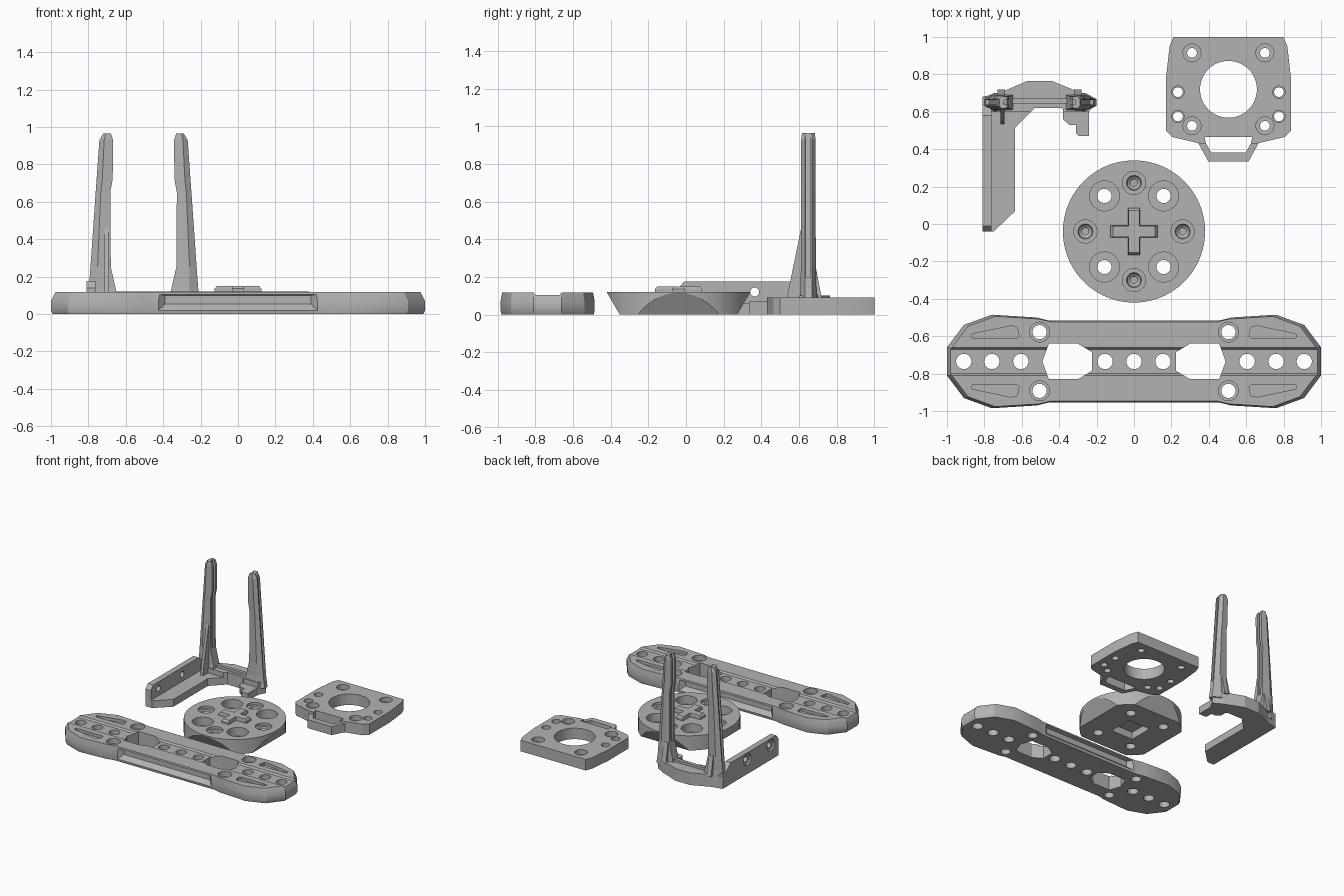
import bpy, bmesh
from math import cos, sin, tau

if "Cube" in bpy.data.objects:
    bpy.data.objects.remove(bpy.data.objects["Cube"])

grey = bpy.data.materials.new("plain_grey")
grey.use_nodes = True
grey.diffuse_color = (0.45, 0.45, 0.45, 1)
grey.node_tree.nodes["Principled BSDF"].inputs["Base Color"].default_value = (0.45, 0.45, 0.45, 1)


def loft(name, rings):
    """Solid through matching rings of points, capped at both ends."""
    bm = bmesh.new()
    loops = [[bm.verts.new(p) for p in ring] for ring in rings]
    n = len(loops[0])
    for a, b in zip(loops, loops[1:]):
        for i in range(n):
            j = (i + 1) % n
            bm.faces.new((a[i], a[j], b[j], b[i]))
    bm.faces.new(loops[0][::-1])
    bm.faces.new(loops[-1])
    bmesh.ops.recalc_face_normals(bm, faces=bm.faces)
    mesh = bpy.data.meshes.new(name)
    bm.to_mesh(mesh)
    bm.free()
    mesh.materials.append(grey)
    obj = bpy.data.objects.new(name, mesh)
    bpy.context.collection.objects.link(obj)
    return obj


def level(pts, z):
    return [(x, y, z) for x, y in pts]


def prism(name, pts, z0, z1):
    return loft(name, [level(pts, z0), level(pts, z1)])


def rect(x0, x1, y0, y1):
    return [(x0, y0), (x1, y0), (x1, y1), (x0, y1)]


def box(name, x0, x1, y0, y1, z0, z1):
    return prism(name, rect(x0, x1, y0, y1), z0, z1)


def bore(x, y, steps, sides=32):
    """Stepped round cutter: steps are (radius, z)."""
    angles = [tau * i / sides for i in range(sides)]
    return loft("cutter", [[(x + r * cos(a), y + r * sin(a), z) for a in angles] for r, z in steps])


def side_bore(y, z, steps):
    angles = [tau * i / 24 for i in range(24)]
    return loft("cutter", [[(x, y + r * cos(a), z + r * sin(a)) for a in angles] for r, x in steps])


def apply_bool(obj, tool, operation="DIFFERENCE"):
    mod = obj.modifiers.new("bool", "BOOLEAN")
    mod.operation, mod.solver, mod.object = operation, "EXACT", tool
    bpy.context.view_layer.objects.active = obj
    bpy.ops.object.modifier_apply(modifier=mod.name)
    bpy.data.objects.remove(tool)


def cut(obj, *tools):
    for tool in tools:
        apply_bool(obj, tool)


def smooth(obj):
    bpy.ops.object.select_all(action="DESELECT")
    obj.select_set(True)
    bpy.context.view_layer.objects.active = obj
    bpy.ops.object.shade_smooth_by_angle(angle=0.5)


def mirror_pts(pts, sx, sy, cy=0):
    return [(x * sx, cy + y * sy) for x, y in pts]


# Long mounting bar
BAR_Y = -0.735
quarter = [(0.46, 0.22), (0.52, 0.235), (0.76, 0.25), (0.91, 0.195), (1, 0.075)]
half = quarter + [(x, -y) for x, y in quarter[::-1]]
outline = half + [(-x, -y) for x, y in half]
bar = loft("mounting_bar", [level(mirror_pts(outline, s, t, BAR_Y), z)
                            for s, t, z in [(0.99, 0.98, 0), (1, 1, 0.02), (1, 1, 0.07),
                                            (0.975, 0.965, 0.118)]])
# Shallow channel along the bar
channel = [(-0.085, 0.13), (-0.065, 0.105), (0.065, 0.105), (0.085, 0.13)]
cut(bar, loft("cutter", [[(x, BAR_Y + y, z) for y, z in channel] for x in (-1.1, 1.1)]))
for x in (0, 0.155, 0.605, 0.76, 0.91):
    for s in ((1, -1) if x else (1,)):
        cut(bar, bore(x * s, BAR_Y, [(0.041, -0.1), (0.041, 0.2)]))
slot = [(0.49, 0), (0.455, 0.095), (0.3, 0.095), (0.225, 0.05),
        (0.225, -0.05), (0.3, -0.095), (0.455, -0.095)]
pocket = [(0.865, 0.125), (0.625, 0.125), (0.615, 0.135), (0.625, 0.185), (0.66, 0.19), (0.865, 0.147)]
for s in (1, -1):
    cut(bar, prism("cutter", mirror_pts(slot, s, 1, BAR_Y), -0.1, 0.2))
    for t in (1, -1):
        cut(bar, prism("cutter", mirror_pts(pocket, s, t, BAR_Y), 0.095, 0.2),
            bore(s * 0.505, BAR_Y + t * 0.157, [(0.038, -0.1), (0.038, 0.075), (0.053, 0.075), (0.053, 0.2)]))
    # Sunken window on each long side
    rings = [[(x * w, BAR_Y + s * y, z) for x, z in rect(-1, 1, z0, z1)]
             for w, y, z0, z1 in [(0.44, 0.235, 0.006, 0.109), (0.39, 0.185, 0.052, 0.098)]]
    cut(bar, loft("cutter", rings))
smooth(bar)

# Round turntable with four slanted flats
DISC_Y = -0.04
disc = bore(0, DISC_Y, [(0.38, 0), (0.38, 0.12)], 72)
disc.name = "turntable"
flats = loft("cutter", [level(rect(-h, h, DISC_Y - h, DISC_Y + h), z)
                        for h, z in [(0.305, -0.012), (0.389, 0.132)]])
apply_bool(disc, flats, "INTERSECT")
for s, t in ((1, 1), (1, -1), (-1, 1), (-1, -1)):
    cut(disc, bore(s * 0.158, DISC_Y + t * 0.19,
                   [(0.038, -0.1), (0.038, 0.05), (0.08, 0.05), (0.08, 0.2)]))
for s, t in ((1, 0), (-1, 0), (0, 1), (0, -1)):
    cut(disc, bore(s * 0.26, DISC_Y + t * 0.26,
                   [(0.018, 0.03), (0.018, 0.07), (0.036, 0.085), (0.04, 0.1), (0.062, 0.1), (0.062, 0.2)]))
cut(disc, box("cutter", -0.1, 0.1, DISC_Y - 0.1, DISC_Y + 0.1, -0.1, 0.06))
smooth(disc)

# Raised cross key
arm = [(0.032, 0.032), (0.032, 0.125), (-0.032, 0.125)]
cross = []
for k in range(4):
    c, s = cos(tau * k / 4), sin(tau * k / 4)
    cross += [(x * c - y * s, x * s + y * c) for x, y in arm]
loft("cross_key", [level(mirror_pts(cross, f, f, DISC_Y), z)
                   for f, z in [(1, 0.11), (1, 0.135), (0.9, 0.15)]])

# Motor plate with belt loop
PX = 0.505
side = [(0.295, 1), (0.315, 0.95), (0.335, 0.77), (0.335, 0.5), (0.3, 0.465), (0.15, 0.43)]
plate = prism("motor_plate", mirror_pts(side + [(-x, y) for x, y in side[::-1]], 1, 1), 0, 0.09)
loop_pts = [(0.165, 0.44), (0.108, 0.335), (-0.108, 0.335), (-0.165, 0.44)]
loop = prism("belt_loop", loop_pts, 0, 0.07)
apply_bool(plate, loop, "UNION")
cut(plate, prism("cutter", [(0.128, 0.465), (0.12, 0.43), (0.092, 0.382), (-0.092, 0.382),
                            (-0.12, 0.43), (-0.128, 0.465)], -0.1, 0.2),
    bore(0, 0.72, [(0.152, -0.1), (0.152, 0.2)], 64))
for s in (1, -1):
    for x, y, wide in [(0.195, 0.915, 0.048), (0.195, 0.525, 0.048),
                       (0.27, 0.705, 0.033), (0.27, 0.575, 0.033)]:
        cut(plate, bore(s * x, y, [(0.026, -0.1), (0.026, 0.05), (wide, 0.05), (wide, 0.2)], 24))
plate.location.x = PX
smooth(plate)

# Bracket floor, crossbar and side wall
prism("bracket_floor", [(-0.81, -0.04), (-0.75, -0.04), (-0.635, 0.07), (-0.635, 0.515),
                        (-0.53, 0.62), (-0.53, 0.68), (-0.81, 0.68)], 0, 0.06)
prism("bracket_hook", [(-0.38, 0.64), (-0.38, 0.56), (-0.345, 0.53), (-0.31, 0.53), (-0.31, 0.485),
                       (-0.295, 0.47), (-0.24, 0.47), (-0.24, 0.64)], 0, 0.06)
crossbar = [(-0.81, 0.6), (-0.81, 0.68), (-0.72, 0.7), (-0.57, 0.765), (-0.44, 0.765),
            (-0.28, 0.7), (-0.21, 0.66), (-0.24, 0.6), (-0.37, 0.6), (-0.39, 0.62),
            (-0.53, 0.62), (-0.55, 0.6)]
prism("crossbar", crossbar, 0, 0.1)
box("crossbar_rib", -0.69, -0.33, 0.643, 0.67, 0.05, 0.12)
wall_side = [(-0.04, 0), (-0.04, 0.14), (-0.01, 0.175), (0.58, 0.175), (0.64, 0.12), (0.68, 0.12), (0.68, 0)]
wall = loft("side_wall", [[(x, y, z) for y, z in wall_side] for x in (-0.81, -0.762)])
for y in (0.06, 0.365):
    cut(wall, side_bore(y, 0.12, [(0.048, -0.9), (0.048, -0.795), (0.024, -0.795), (0.024, -0.7)]))
smooth(wall)

# Pair of tall uprights, grooved on both faces
MID, UY = -0.505, 0.65
heights = [(0.05, 0.305, 0.13, 0.05), (0.14, 0.292, 0.15, 0.042), (0.25, 0.284, 0.175, 0.04),
           (0.65, 0.256, 0.178, 0.038), (0.72, 0.251, 0.165, 0.038),
           (0.93, 0.236, 0.163, 0.038), (0.965, 0.215, 0.175, 0.034)]
for s, name in ((1, "inner_upright"), (-1, "outer_upright")):
    rings = []
    for z, out, inn, w in heights:
        mid = out - 0.35 * (out - inn)
        section = [(out, 0.018), (mid, w), (inn, w * 0.85)]
        section += [(x, -y) for x, y in section[::-1]]
        rings.append([(MID + s * x, UY + y, z) for x, y in section])
    upright = loft(name, rings)
    for g in ([(0.27, 0.2), (0.218, 1), (0.4, 1), (0.4, 0.2)],
              [(0.19, 0.25), (0.19, 1), (0.1, 1), (0.1, 0.25)]):
        cut(upright, loft("cutter", [[(MID + s * x, UY + y, z) for x, z in g]
                                     for y in (-0.012, 0.012)]))

# Triangular stiffener in front of the outer upright
fin = [(0.535, 0.05), (0.54, 0.11), (0.612, 0.46), (0.65, 0.46), (0.65, 0.05)]
loft("upright_fin", [[(x, y, z) for y, z in fin] for x in (-0.715, -0.692)])
# Short buttresses behind the uprights
for s in (1, -1):
    butt = [(0.72, 0.09), (0.69, 0.25), (0.65, 0.25), (0.65, 0.09)]
    loft("buttress", [[(MID + s * x, y, z) for y, z in butt] for x in (0.185, 0.225)])
